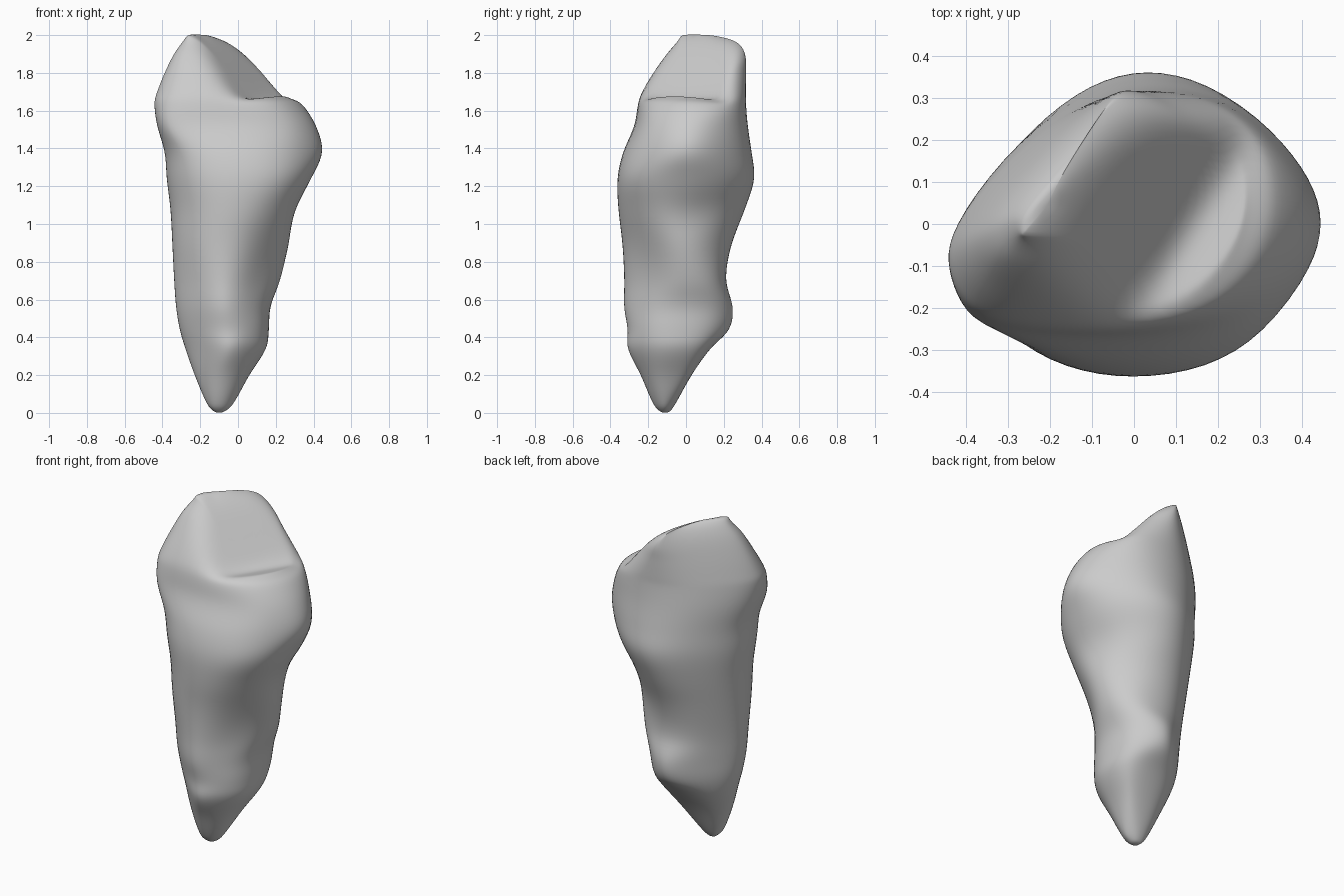
import bpy
import bmesh
import math
from mathutils import Vector

default_cube = bpy.data.objects.get("Cube")
if default_cube:
    bpy.data.objects.remove(default_cube, do_unlink=True)

# Each row: height, then the reach of the section in eight compass directions,
# counter-clockwise from +x
ROOT = [
    (0, -.08, -.13, -.09, .02, .12, .17, .13, .03),
    (.04, -.03, -.09, -.06, .05, .16, .21, .17, .07),
    (.2, .06, .03, .03, .13, .23, .26, .24, .15),
    (.34, .15, .14, .13, .2, .28, .29, .31, .22),
    (.44, .165, .19, .23, .23, .31, .31, .31, .23),
    (.56, .175, .21, .25, .24, .33, .33, .33, .23),
    (.7, .23, .23, .215, .25, .34, .34, .33, .24),
    (.9, .28, .25, .25, .28, .35, .36, .34, .28),
    (1.08, .32, .3, .315, .31, .36, .37, .36, .34),
]
CROWN = [
    (1.24, .39, .37, .365, .33, .38, .39, .365, .395),
    (1.38, .45, .39, .35, .33, .39, .4, .335, .39),
    (1.52, .415, .38, .33, .33, .43, .43, .275, .35),
    (1.64, .34, .36, .32, .32, .445, .42, .255, .285),
    (1.7, .28, .33, .32, .31, .43, .395, .235, .235),
    (1.8, .25, .28, .32, .29, .39, .34, .18, .19),
    (1.9, .15, .22, .315, .265, .34, .28, .11, .1),
    (1.97, 0, .12, .26, .235, .29, .22, .05, -.02),
    (2.01, -.17, -.05, .11, .2, .26, .2, .02, -.15),
]
# Shallow hollows: centre, radius, depth
HOLLOWS = [
    ((.28, .05, 1.05), .13, .025),
    ((.15, -.16, .76), .17, .02),
    ((.1, .18, .85), .15, .012),
]
STEPS_AROUND = 8
STEPS_UP = 6
# Horizontal direction that the sloping biting face looks toward
FACET_SIDE = Vector((.85, -.53, 0))


def section(reaches):
    """Smooth closed curve that touches the eight tangent lines."""
    corners = []
    for k in range(8):
        a, b = k * math.pi / 4, (k + 1) * math.pi / 4
        ha, hb = reaches[k], reaches[(k + 1) % 8]
        s = math.sin(b - a)
        corners.append(Vector(((ha * math.sin(b) - hb * math.sin(a)) / s,
                               (hb * math.cos(a) - ha * math.cos(b)) / s)))
    ring = []
    for k, corner in enumerate(corners):
        start = (corners[k - 1] + corner) / 2
        end = (corner + corners[(k + 1) % 8]) / 2
        for i in range(STEPS_AROUND):
            t = i / STEPS_AROUND
            ring.append(start * (1 - t) ** 2 + corner * 2 * t * (1 - t) + end * t ** 2)
    return ring


def blend(rows, i, t):
    """Catmull-Rom blend between neighbouring rows, spaced by height."""
    def slope(j, col):
        lo, hi = rows[max(j - 1, 0)], rows[min(j + 1, len(rows) - 1)]
        return (hi[col] - lo[col]) / (hi[0] - lo[0])
    a, b = rows[i], rows[i + 1]
    gap = b[0] - a[0]
    ease = t * t * (3 - 2 * t)
    out = [a[0] + gap * t]
    for col in range(1, 9):
        out.append(a[col] + (b[col] - a[col]) * ease
                   + gap * t * (1 - t) * ((1 - t) * slope(i, col) - t * slope(i + 1, col)))
    return out


def soft_min(a, b, width):
    """Lower of two heights, rounded where they meet."""
    return min(a, b) - max(width - abs(a - b), 0) ** 2 / (4 * width)


def carve(point, centre):
    """Press in the hollows, then lower the crown to its sloping face and shelf."""
    inward = (centre - point).normalized()
    push = 0
    for place, radius, depth in HOLLOWS:
        push += depth * math.exp(-((point - Vector(place)).length / radius) ** 2)
    point = point + inward * push
    across = point.dot(FACET_SIDE)
    slope = 1.79 - 1.25 * across
    shelf = 1.645 + .25 * (across - .1)
    biting_face = -soft_min(-slope, -shelf, .05)
    point.z = soft_min(point.z, biting_face, .08)
    return point


# Loft the root and crown as one continuous skin
rows = ROOT + CROWN
levels = [blend(rows, i, s / STEPS_UP) for i in range(len(rows) - 1) for s in range(STEPS_UP)]
levels.append(list(rows[-1]))

bm = bmesh.new()
rings = []
for z, *reaches in levels:
    flat = section(reaches)
    centre = sum(flat, Vector((0, 0))) / len(flat)
    axis = Vector((centre.x, centre.y, z))
    rings.append([bm.verts.new(carve(Vector((p.x, p.y, z)), axis)) for p in flat])
count = len(rings[0])
for low, high in zip(rings, rings[1:]):
    for k in range(count):
        n = (k + 1) % count
        bm.faces.new((low[k], low[n], high[n], high[k]))

# Rounded end caps
for ring, z in ((rings[0], -.005), (rings[-1], 2.005)):
    middle = sum((v.co for v in ring), Vector()) / count
    tip = bm.verts.new((middle.x, middle.y, z))
    for k in range(count):
        bm.faces.new((ring[k], ring[(k + 1) % count], tip))
bmesh.ops.recalc_face_normals(bm, faces=bm.faces)

# Soften the skin slightly, leaving its outline in place
for _ in range(6):
    bmesh.ops.smooth_vert(bm, verts=bm.verts, factor=0.5,
                          use_axis_x=True, use_axis_y=True, use_axis_z=True)

mesh = bpy.data.meshes.new("tooth")
bm.to_mesh(mesh)
bm.free()
tooth = bpy.data.objects.new("tooth", mesh)
bpy.context.collection.objects.link(tooth)

# Plain light grey surface
grey = bpy.data.materials.new("light_grey")
grey.use_nodes = True
colour = (.6, .6, .6, 1)
grey.diffuse_color = colour
grey.node_tree.nodes["Principled BSDF"].inputs["Base Color"].default_value = colour
mesh.materials.append(grey)

bpy.context.view_layer.objects.active = tooth
tooth.select_set(True)
bpy.ops.object.shade_smooth_by_angle(angle=math.radians(80))
